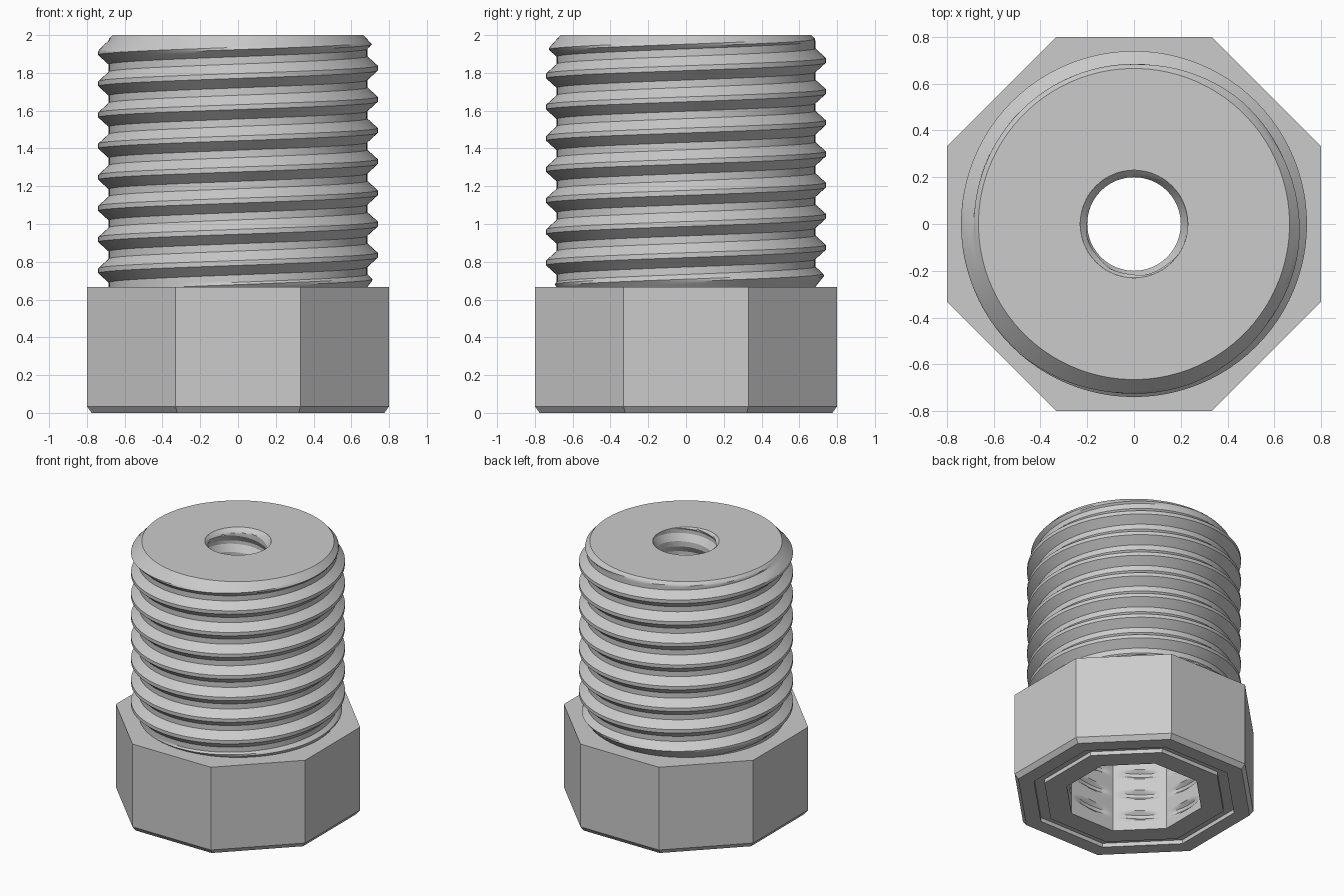
import bpy, bmesh, math

cube = bpy.data.objects.get("Cube")
if cube:
    bpy.data.objects.remove(cube, do_unlink=True)

PITCH = 0.165
SEGS = 96
HEAD_TOP, TOP, CEILING = 0.667, 2.0, 1.35
CREST, FLANK = 0.013, 0.063      # half heights of the thread tooth

grey = bpy.data.materials.new("light_grey")
grey.use_nodes = True
colour = (0.6, 0.6, 0.6, 1)
grey.diffuse_color = colour
grey.node_tree.nodes["Principled BSDF"].inputs["Base Color"].default_value = colour


def finish(name, bm):
    bmesh.ops.remove_doubles(bm, verts=bm.verts, dist=0.0003)
    bmesh.ops.dissolve_degenerate(bm, edges=bm.edges, dist=0.0001)
    mesh = bpy.data.meshes.new(name)
    bm.to_mesh(mesh)
    bm.free()
    mesh.materials.append(grey)
    ob = bpy.data.objects.new(name, mesh)
    bpy.context.collection.objects.link(ob)
    bpy.ops.object.select_all(action='DESELECT')
    ob.select_set(True)
    bpy.context.view_layer.objects.active = ob
    bpy.ops.object.shade_smooth_by_angle(angle=math.radians(30))
    return ob


def rings(name, profile, sides):
    """Turned profile of (apothem, z) pairs with flats facing the axes."""
    bm = bmesh.new()
    loops = []
    for apothem, z in profile:
        r = apothem / math.cos(math.pi / sides)
        angles = [(i + 0.5) * math.tau / sides for i in range(sides)]
        loops.append([bm.verts.new((r * math.cos(a), r * math.sin(a), z)) for a in angles])
    for a, b in zip(loops, loops[1:]):
        for i in range(sides):
            j = (i + 1) % sides
            bm.faces.new((a[i], b[i], b[j], a[j]))
    return finish(name, bm)


def tooth(angle, z, phase):
    """Thread height from 0 at the root to 1 at the crest."""
    d = (z - phase - PITCH * angle / math.tau) % PITCH
    d = min(d, PITCH - d)
    return max(0.0, min(1.0, (FLANK - d) / (FLANK - CREST)))


def helical(name, radius, low, high, phase, inward=False, steps=4):
    """Surface whose rows follow the helix, trimmed between two heights."""
    corners = [-FLANK, -CREST, CREST, FLANK, PITCH - FLANK]
    offsets = [a + (b - a) * k / steps
               for a, b in zip(corners, corners[1:]) for k in range(steps)]
    first = math.floor((low - phase) / PITCH) - 2
    last = math.ceil((high - phase) / PITCH) + 2
    starts = [phase + n * PITCH + o for n in range(first, last) for o in offsets]
    bm = bmesh.new()
    columns = []
    for i in range(SEGS + 1):
        angle = math.tau * i / SEGS
        column = []
        for s in starts:
            z = max(low, min(high, s + PITCH * angle / math.tau))
            r = radius(angle, z)
            column.append(bm.verts.new((r * math.cos(angle), r * math.sin(angle), z)))
        columns.append(column)
    for a, b in zip(columns, columns[1:]):
        for j in range(len(starts) - 1):
            quad = (a[j], b[j], b[j + 1], a[j + 1])
            bm.faces.new(quad[::-1] if inward else quad)
    return finish(name, bm)


# External thread, chamfered at the top and fading in above the head
PHASE = 1.825


def outer_radius(angle, z):
    r = 0.685 + 0.055 * tooth(angle, z, PHASE)
    return min(r, 0.665 + 0.9 * (TOP - z), 0.685 + 0.8 * (z - HEAD_TOP))


# Small threaded bore with a countersunk rim
def bore_radius(angle, z):
    return max(0.2 + 0.03 * tooth(angle, z, PHASE), 0.23 - (TOP - z))


# Eight-sided socket with a shallow thread cut into its flats
def socket_radius(angle, z):
    quarter = math.tau / 8
    local = (angle + quarter / 2) % quarter - quarter / 2
    flat = 0.45 / math.cos(local)
    if z < 0.06 or z > CEILING - 0.06:
        return flat
    return max(flat, 0.425 + 0.05 * tooth(angle, z, PHASE))


helical("outer_thread", outer_radius, HEAD_TOP, TOP, PHASE)
helical("bore_thread", bore_radius, CEILING, TOP, PHASE, inward=True)
helical("socket_wall", socket_radius, 0, CEILING, PHASE, inward=True)

# Flat end of the threaded shank and the socket ceiling
rings("shank_end", [(0.23, TOP), (0.665, TOP)], SEGS)
rings("socket_ceiling", [(0.45, CEILING), (0.2, CEILING)], 8)

# Octagonal head with a chamfered foot and a shallow groove underneath
rings("octagonal_head", [
    (0.5, HEAD_TOP), (0.8, HEAD_TOP), (0.8, 0.035), (0.775, 0), (0.67, 0),
    (0.67, 0.03), (0.6, 0.03), (0.6, 0), (0.45, 0)], 8)
